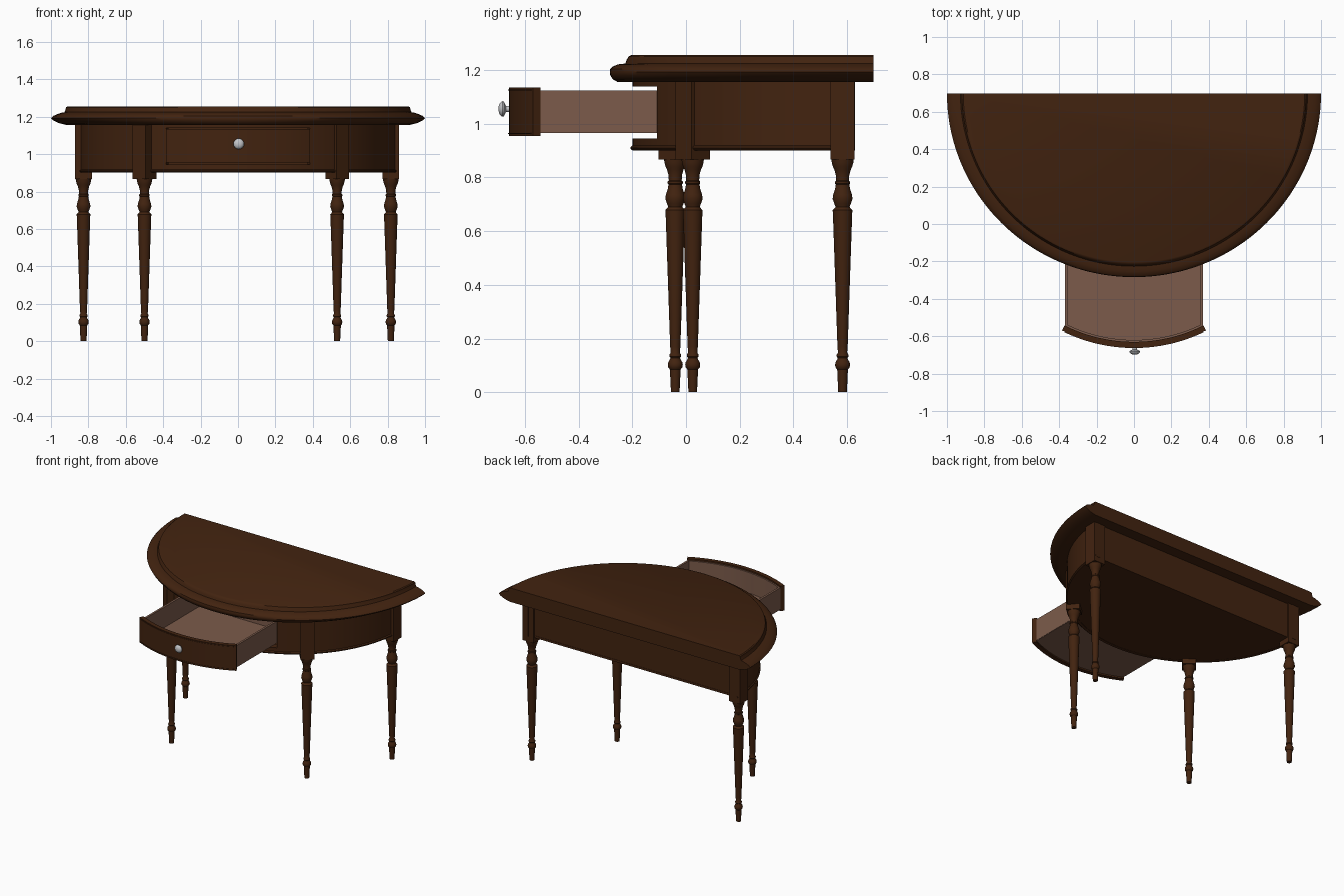
import bpy, bmesh, math
from math import sin, cos, pi, acos

if "Cube" in bpy.data.objects:
    bpy.data.objects.remove(bpy.data.objects["Cube"])


def material(name, rgb):
    m = bpy.data.materials.new(name)
    m.diffuse_color = (*rgb, 1)
    m.use_nodes = True
    m.node_tree.nodes["Principled BSDF"].inputs["Base Color"].default_value = m.diffuse_color
    return m


WOOD = material("dark brown wood", (0.055, 0.017, 0.005))
LINING = material("light drawer wood", (0.2, 0.105, 0.07))
METAL = material("grey knob", (0.55, 0.56, 0.58))


def finish(name, bm, mat, angle=0.6):
    bmesh.ops.remove_doubles(bm, verts=bm.verts, dist=1e-5)
    bmesh.ops.recalc_face_normals(bm, faces=bm.faces)
    for f in bm.faces:
        f.smooth = True
    for e in bm.edges:
        e.smooth = e.calc_face_angle(0) < angle
    me = bpy.data.meshes.new(name)
    bm.to_mesh(me)
    bm.free()
    me.materials.append(mat)
    ob = bpy.data.objects.new(name, me)
    bpy.context.collection.objects.link(ob)
    return ob


def sweep(name, prof, rx, ry, cy, a0, a1, mat, closed=True, n=64):
    """Sweep (side inset, front inset, z) points along an elliptic arc."""
    bm = bmesh.new()
    rows = []
    for i in range(n + 1):
        a = a0 + (a1 - a0) * i / n
        rows.append([bm.verts.new(((rx - s) * cos(a), cy - (ry - f) * sin(a), z)) for s, f, z in prof])
    k = len(prof)
    for r, q in zip(rows, rows[1:]):
        for j in range(k if closed else k - 1):
            bm.faces.new((r[j], q[j], q[(j + 1) % k], r[(j + 1) % k]))
    if closed:
        bm.faces.new(rows[0])
        bm.faces.new(rows[-1])
    else:  # solid half disc: bottom, top and flat back
        bm.faces.new([r[0] for r in rows])
        bm.faces.new([r[-1] for r in rows])
        bm.faces.new(rows[0] + rows[-1][::-1])
    return finish(name, bm, mat)


def band(name, t, z0, z1, cy, a0, a1, mat, inset=0.0, n=32):
    p = [(d, d, z) for d, z in ((inset, z0), (inset, z1), (inset + t, z1), (inset + t, z0))]
    return sweep(name, p, RX, RY, cy, a0, a1, mat, n=n)


def prism(name, pts, z0, z1, mat):
    bm = bmesh.new()
    lo = [bm.verts.new((x, y, z0)) for x, y in pts]
    hi = [bm.verts.new((x, y, z1)) for x, y in pts]
    bm.faces.new(lo)
    bm.faces.new(hi)
    for i in range(len(pts)):
        j = (i + 1) % len(pts)
        bm.faces.new((lo[i], lo[j], hi[j], hi[i]))
    return finish(name, bm, mat)


def box(name, x0, x1, y0, y1, z0, z1, mat):
    return prism(name, [(x0, y0), (x1, y0), (x1, y1), (x0, y1)], z0, z1, mat)


def lathe(name, prof, loc, mat, n=28, axis="Z"):
    bm = bmesh.new()
    rings = [[bm.verts.new((r * cos(2 * pi * i / n), r * sin(2 * pi * i / n), z)) for i in range(n)]
             for r, z in prof]
    for r, q in zip(rings, rings[1:]):
        for i in range(n):
            bm.faces.new((r[i], r[(i + 1) % n], q[(i + 1) % n], q[i]))
    bm.faces.new(rings[0])
    bm.faces.new(rings[-1])
    ob = finish(name, bm, mat)
    ob.location = loc
    if axis == "Y":
        ob.rotation_euler.x = pi / 2
    return ob


# Half-round table top with moulded edge
top = [(0.085, 0.03, 1.155), (0.045, 0.012, 1.165), (0.012, 0.002, 1.18), (0, 0, 1.192),
       (0.012, 0.002, 1.204), (0.03, 0.01, 1.212), (0.055, 0.03, 1.221), (0.072, 0.058, 1.224),
       (0.078, 0.063, 1.238), (0.08, 0.07, 1.25), (0.087, 0.08, 1.255)]
sweep("table_top", top, 1.0, 0.983, 0.699, 0, pi, WOOD, closed=False, n=96)

# Apron with drawer opening
RX, RY, CY = 0.845, 0.83, 0.63
A = acos(0.385 / RX)
band("apron_right", 0.03, 0.905, 1.156, CY, 0, A, WOOD)
band("apron_left", 0.03, 0.905, 1.156, CY, pi - A, pi, WOOD)
band("rail_above_drawer", 0.05, 1.139, 1.156, CY, A, pi - A, WOOD)
band("rail_below_drawer", 0.05, 0.912, 0.945, CY, A, pi - A, WOOD)
d = 0.007
bead = [(0.02, 0.02, 0.901), (0, 0, 0.901), (-d, -d, 0.907), (-d, -d, 0.913), (0, 0, 0.919), (0.02, 0.02, 0.919)]
sweep("apron_bead", bead, RX, RY, CY, 0, pi, WOOD)
prism("bottom_panel", [((RX - .01) * cos(pi * i / 64), CY - .01 - (RY - .02) * sin(pi * i / 64))
                       for i in range(65)], 0.903, 0.918, WOOD)
box("back_panel", -0.8, 0.8, 0.59, 0.618, 0.903, 1.156, WOOD)

# Turned legs with square blocks; front blocks face outward
leg = [(0.016, 0), (0.02, 0.085), (0.026, 0.092), (0.028, 0.102), (0.026, 0.112), (0.02, 0.122),
       (0.018, 0.128), (0.022, 0.133), (0.022, 0.139), (0.017, 0.148), (0.019, 0.17), (0.036, 0.668),
       (0.037, 0.678), (0.031, 0.684), (0.026, 0.69), (0.031, 0.703), (0.037, 0.72), (0.035, 0.735),
       (0.028, 0.757), (0.025, 0.774), (0.028, 0.777), (0.028, 0.784), (0.024, 0.788),
       (0.025, 0.808), (0.031, 0.83), (0.036, 0.84), (0.04, 0.855), (0.042, 0.868)]
for name, x, y, rot in (("back_left_leg", -0.826, 0.583, 0), ("back_right_leg", 0.817, 0.583, 0),
                        ("front_left_leg", -0.5, -0.04, -0.68), ("front_right_leg", 0.53, 0.025, 0.72)):
    lathe(name, leg, (x, y, 0), WOOD)
    b = box(name + "_block", -0.045, 0.045, -0.045, 0.045, 0.867, 1.156, WOOD)
    b.location = (x, y, 0)
    b.rotation_euler.z = rot

# Open drawer: bowed front, lining, sides, back and floor
DY = CY - 0.46
band("drawer_front", 0.03, 0.955, 1.135, DY, A, pi - A, WOOD)
rim = [(i, o) for i, o in ((0.962, 0.966), (1.124, 1.128))]
for i, (z0, z1) in enumerate(rim):
    band("drawer_front_bead_%d" % i, 0.01, z0, z1, DY, A + .02, pi - A - .02, WOOD, inset=-0.003)
B = acos(0.368 / (RX - 0.03))
band("drawer_front_lining", 0.01, 0.967, 1.124, DY, B, pi - B, LINING, inset=0.03)
for s, side in ((-1, "left"), (1, "right")):
    box("drawer_side_" + side, min(s * .355, s * .37), max(s * .355, s * .37), -0.55, 0.08, 0.967, 1.124, LINING)
box("drawer_back", -0.355, 0.355, 0.065, 0.08, 0.967, 1.124, LINING)
arc = [B + (pi - 2 * B) * i / 24 for i in range(25)]
prism("drawer_floor", [((RX - .03) * cos(a), DY - (RY - .03) * sin(a)) for a in arc]
      + [(-0.368, 0.08), (0.368, 0.08)], 0.965, 0.977, LINING)

# Round knob
knob = [(0.012, 0), (0.011, 0.012), (0.018, 0.016), (0.027, 0.02), (0.029, 0.025), (0.026, 0.031),
        (0.018, 0.037), (0.008, 0.04)]
lathe("drawer_knob", knob, (0.004, -0.658, 1.055), METAL, n=16, axis="Y")
